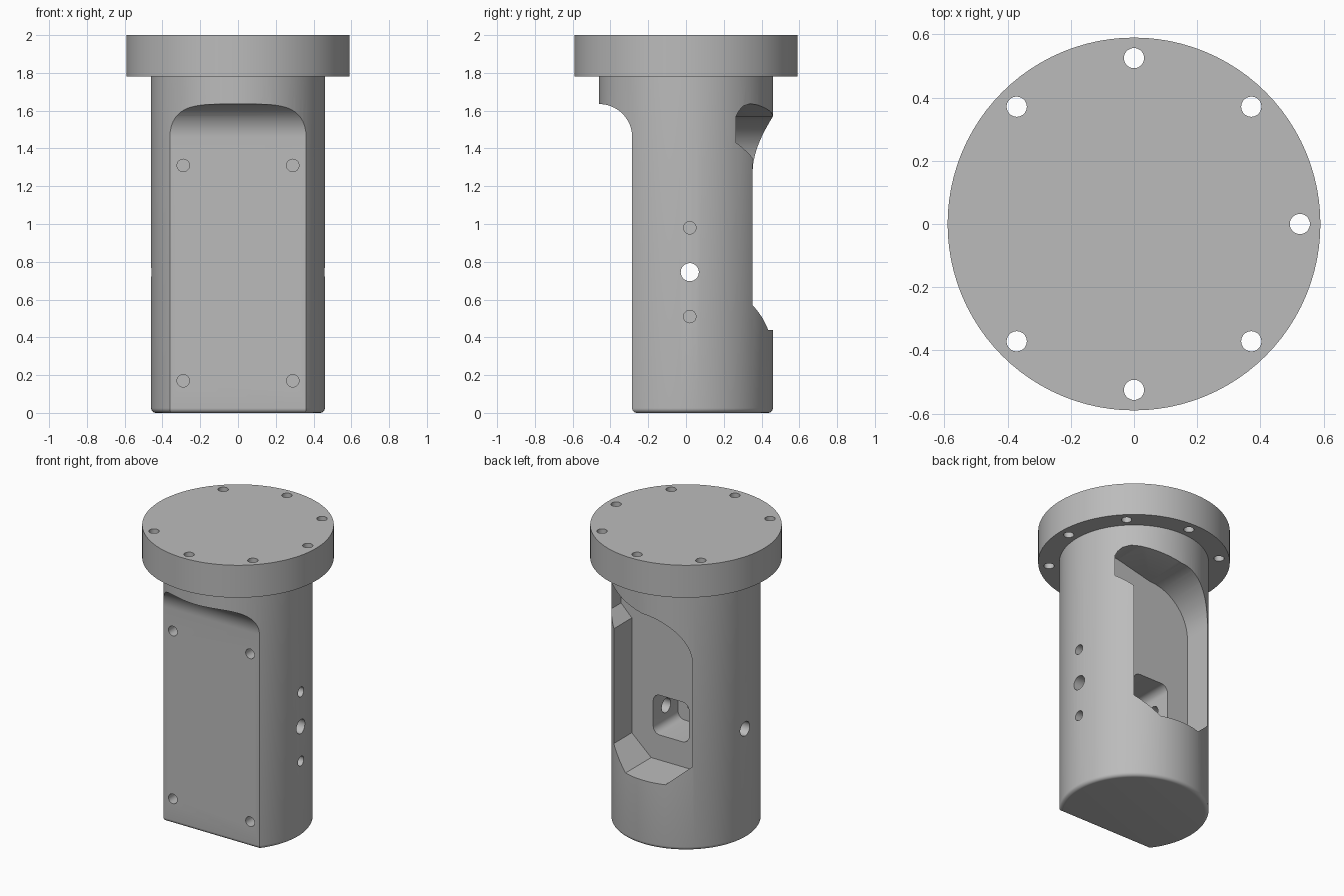
import bpy, bmesh
from math import pi, cos, sin, radians
from mathutils import Matrix, Vector

if "Cube" in bpy.data.objects:
    bpy.data.objects.remove(bpy.data.objects["Cube"], do_unlink=True)

steel = bpy.data.materials.new("grey_metal")
steel.use_nodes = True
GREY = (0.5, 0.5, 0.5, 1)
steel.diffuse_color = GREY
steel.node_tree.nodes["Principled BSDF"].inputs["Base Color"].default_value = GREY


def make_object(name, bm):
    bmesh.ops.recalc_face_normals(bm, faces=bm.faces)
    mesh = bpy.data.meshes.new(name)
    bm.to_mesh(mesh)
    bm.free()
    mesh.materials.append(steel)
    obj = bpy.data.objects.new(name, mesh)
    bpy.context.collection.objects.link(obj)
    return obj


def arc(cx, cy, r, start, end, steps=12):
    angles = [radians(start + (end - start) * i / steps) for i in range(steps + 1)]
    return [(cx + r * cos(a), cy + r * sin(a)) for a in angles]


def prism(name, outline, place, low, high):
    """Extrude a 2D outline; place(u, v, depth) gives the 3D point."""
    bm = bmesh.new()
    face = bm.faces.new([bm.verts.new(place(u, v, low)) for u, v in outline])
    shift = Vector(place(0, 0, high)) - Vector(place(0, 0, low))
    new = bmesh.ops.extrude_face_region(bm, geom=[face])["geom"]
    bmesh.ops.translate(bm, vec=shift, verts=[v for v in new if isinstance(v, bmesh.types.BMVert)])
    return make_object(name, bm)


def lathe(name, profile, steps=96):
    """Revolve an (r, z) profile whose ends lie off the axis, then cap it."""
    bm = bmesh.new()
    rings = [[bm.verts.new((r * cos(2 * pi * i / steps), r * sin(2 * pi * i / steps), z))
              for i in range(steps)] for r, z in profile]
    for a, b in zip(rings, rings[1:]):
        for i in range(steps):
            j = (i + 1) % steps
            bm.faces.new((a[i], a[j], b[j], b[i]))
    bm.faces.new(rings[0])
    bm.faces.new(rings[-1])
    return make_object(name, bm)


def drill(start, end, radius):
    """Round cutter between two points."""
    a, b = Vector(start), Vector(end)
    turn = (b - a).to_track_quat('Z', 'Y').to_matrix().to_4x4()
    bm = bmesh.new()
    bmesh.ops.create_cone(bm, cap_ends=True, segments=32, radius1=radius, radius2=radius,
                          depth=(b - a).length, matrix=Matrix.Translation((a + b) / 2) @ turn)
    return make_object("drill_cutter", bm)


def cut(target, cutters):
    bpy.context.view_layer.objects.active = target
    for cutter in cutters:
        cutter.hide_render = True
        mod = target.modifiers.new("cut", 'BOOLEAN')
        mod.operation = 'DIFFERENCE'
        mod.solver = 'EXACT'
        mod.object = cutter
        bpy.ops.object.modifier_apply(modifier=mod.name)
        bpy.data.objects.remove(cutter, do_unlink=True)


def smooth(obj):
    bpy.ops.object.select_all(action='DESELECT')
    obj.select_set(True)
    bpy.context.view_layer.objects.active = obj
    bpy.ops.object.shade_smooth_by_angle(angle=radians(30))


def along_x(u, v, d):
    return (d, u, v)


def along_y(u, v, d):
    return (u, d, v)


R = 0.46

# Round body with a softened bottom edge
body = lathe("body", arc(R - 0.025, 0.025, 0.025, -90, 0, 6) + [(R, 1.79)])

# Flat front with a concave run-out on top and a rounded lower edge
front = ([(-0.7, -0.05), (-0.26, -0.05)] + arc(-0.26, 0.025, 0.025, 270, 180, 6)
         + arc(-R, 1.46, 0.175, 0, 90, 16) + [(-0.7, 1.635)])
front_cutter = prism("front_cutter", front, along_x, -0.7, 0.7)

# Back pocket: chamfered bottom, arched corner and a side outlet
W = 0.295
pocket = ([(-W, 0.57), (-0.15, 0.44), (0.15, 0.44), (W, 0.57), (W, 1.35), (0.376, 1.43)]
          + [(0.376, 1.57), (0.365, 1.6), (0.345, 1.625), (0.31, 1.637), (0.26, 1.63)]
          + arc(0.005, 1.27, 0.3, 90, 180, 20))
pocket_cutter = prism("pocket_cutter", pocket, along_y, 0.16, 0.7)

# Rounded square recess in the pocket floor
H, C, Z = 0.135, 0.05, 0.745
square = []
for sx, sz, a in ((1, 1, 0), (-1, 1, 90), (-1, -1, 180), (1, -1, 270)):
    square += arc(sx * (H - C), Z + sz * (H - C), C, a, a + 90, 6)
recess_cutter = prism("recess_cutter", square, along_y, -0.107, 0.3)

# Cross hole, side screw holes, recess bore and front screw holes
drills = [drill((-0.6, 0.02, Z), (0.6, 0.02, Z), 0.048),
          drill((0, 0, Z), (0, -0.18, Z), 0.075)]
drills += [drill((0.28, 0.02, Z + s * 0.235), (0.6, 0.02, Z + s * 0.235), 0.033) for s in (-1, 1)]
drills += [drill((x, -0.4, z), (x, -0.15, z), 0.033) for x in (-0.29, 0.29) for z in (0.17, 1.31)]
cut(body, [front_cutter, pocket_cutter, recess_cutter] + drills)
smooth(body)

# Flange with seven bolt holes, one position left blank on the right
flange = lathe("flange", [(0.59, 1.78), (0.59, 2.0)])
bolts = []
for i in range(8):
    if i != 4:
        x, y = 0.525 * cos(i * pi / 4), 0.525 * sin(i * pi / 4)
        bolts.append(drill((x, y, 1.7), (x, y, 2.1), 0.032))
cut(flange, bolts)
smooth(flange)
